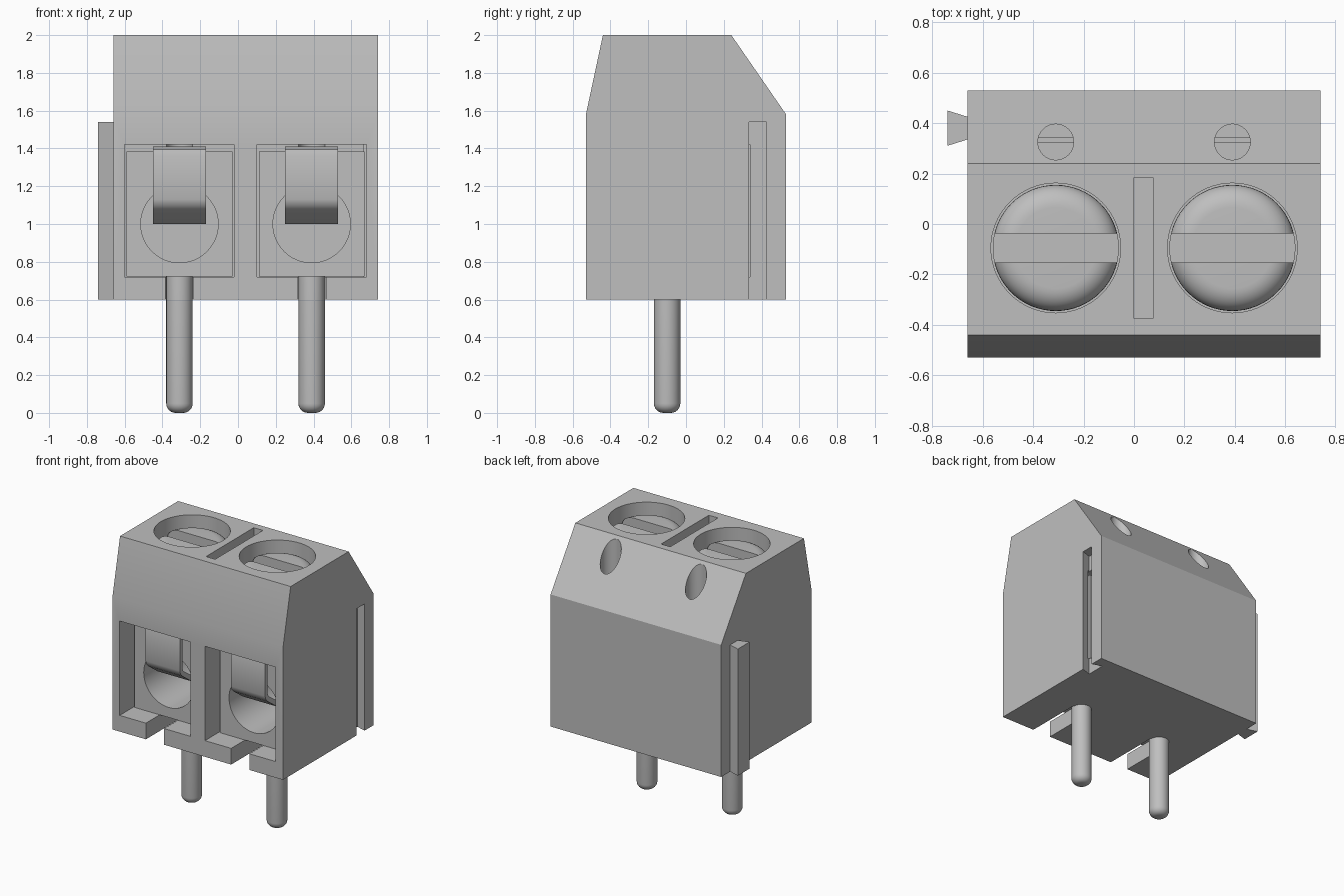
import bpy, bmesh
from math import sin, cos, pi, radians

old = bpy.data.objects.get("Cube")
if old:
    bpy.data.objects.remove(old)

grey = bpy.data.materials.new("plain grey")
grey.use_nodes = True
colour = (0.52, 0.52, 0.52, 1)
grey.diffuse_color = colour
grey.node_tree.nodes["Principled BSDF"].inputs["Base Color"].default_value = colour

PITCH_X = (-0.31, 0.39)     # centre of each terminal
PIN_Y = -0.1


def finish(name, bm):
    bmesh.ops.recalc_face_normals(bm, faces=bm.faces)
    mesh = bpy.data.meshes.new(name)
    bm.to_mesh(mesh)
    bm.free()
    mesh.materials.append(grey)
    obj = bpy.data.objects.new(name, mesh)
    bpy.context.collection.objects.link(obj)
    return obj


def prism(name, points, axis, lo, hi):
    """Extrude a closed outline along an axis; points use the other two axes in order."""
    bm = bmesh.new()

    def place(p, t):
        co = list(p)
        co.insert("xyz".index(axis), t)
        return co
    face = bm.faces.new([bm.verts.new(place(p, lo)) for p in points])
    new = bmesh.ops.extrude_face_region(bm, geom=[face])["geom"]
    for v in new:
        if isinstance(v, bmesh.types.BMVert):
            v.co["xyz".index(axis)] = hi
    return finish(name, bm)


def box(name, x, y, z):
    return prism(name, [(x[0], y[0]), (x[1], y[0]), (x[1], y[1]), (x[0], y[1])], "z", *z)


def circle(u, v, r, n=48):
    return [(u + r * cos(2 * pi * i / n), v + r * sin(2 * pi * i / n)) for i in range(n)]


def lathe(name, profile, x, y, n=48):
    """Spin a (radius, height) profile around a vertical axis."""
    bm = bmesh.new()
    rings = [[bm.verts.new((x + u, y + v, z)) for u, v in circle(0, 0, r, n)]
             for r, z in profile]
    for a, b in zip(rings, rings[1:]):
        for i in range(n):
            j = (i + 1) % n
            bm.faces.new((a[i], a[j], b[j], b[i]))
    bm.faces.new(rings[0])
    bm.faces.new(rings[-1])
    return finish(name, bm)


def cut(obj, *cutters):
    bpy.context.view_layer.objects.active = obj
    for c in cutters:
        mod = obj.modifiers.new("cut", "BOOLEAN")
        mod.operation = "DIFFERENCE"
        mod.solver = "EXACT"
        mod.object = c
        bpy.ops.object.modifier_apply(modifier=mod.name)
        bpy.data.objects.remove(c)


def smooth(obj):
    bpy.ops.object.select_all(action="DESELECT")
    obj.select_set(True)
    bpy.context.view_layer.objects.active = obj
    bpy.ops.object.shade_smooth_by_angle(angle=radians(30))


def dovetail(name, x, top, bottom=0.6):
    outline = [(x, 0.335), (x, 0.425), (x - 0.08, 0.45), (x - 0.08, 0.31)]
    return prism(name, outline, "z", bottom, top)


# Housing with sloped front and back shoulders
housing = prism("housing", [(-0.53, 0.6), (-0.53, 1.58), (-0.44, 2), (0.24, 2),
                            (0.53, 1.58), (0.53, 0.6)], "x", -0.66, 0.74)

# Joining groove and groove between the screws
cut(housing, dovetail("groove_cutter", 0.745, 1.54, 0.5),
    box("divider_cutter", (0.0, 0.075), (-0.375, 0.185), (1.9, 2.1)))

# Openings, pin notches, screw wells and test holes
for x in PITCH_X:
    cut(housing,
        box("opening_cutter", (x - 0.29, x + 0.29), (-0.6, 0.34), (0.72, 1.42)),
        box("notch_cutter", (x - 0.075, x + 0.075), (-0.6, PIN_Y), (0.5, 0.8)),
        prism("well_cutter", circle(x, -0.095, 0.257, 64), "z", 1.75, 2.1),
        prism("test_cutter", circle(x, 0.325, 0.071, 32), "z", 1.35, 2.1))
smooth(housing)

# Joining rail on the right side
dovetail("joining_rail", -0.66, 1.54)

for side, x in zip(("right", "left"), PITCH_X):
    # Metal cage with the round wire entry
    cage = box(side + "_cage", (x - 0.28, x + 0.28), (-0.37, 0.325), (0.721, 1.385))
    cut(cage, prism("wire_cutter", circle(x, 1.0, 0.205), "y", -0.5, 0.28))
    smooth(cage)

    # Bent clamp plate hanging in front of the wire entry
    outer = [(-0.3, 1.41), (-0.4, 1.41), (-0.43, 1.395), (-0.44, 1.36),
             (-0.44, 1.13), (-0.43, 1.1), (-0.41, 1.08), (-0.3, 1.0)]
    inner = [(-0.28, 1.03), (-0.4, 1.115), (-0.41, 1.14), (-0.41, 1.36), (-0.3, 1.385)]
    smooth(prism(side + "_clamp_plate", outer + inner, "x", x - 0.14, x + 0.14))

    # Slotted screw head with a rounded rim
    rim = [(0.16 + 0.09 * cos(a * pi / 16), 1.86 + 0.08 * sin(a * pi / 16)) for a in range(9)]
    screw = lathe(side + "_screw", [(0.25, 1.74)] + rim, x, -0.095, 64)
    cut(screw, box("slot_cutter", (x - 0.3, x + 0.3), (-0.153, -0.038), (1.85, 2.1)))
    smooth(screw)

    # Solder pin with a rounded tip
    tip = [(0.02 + 0.05 * sin(a * pi / 12), 0.05 - 0.05 * cos(a * pi / 12)) for a in range(7)]
    smooth(lathe(side + "_pin", tip + [(0.07, 0.74)], x, PIN_Y, 32))
